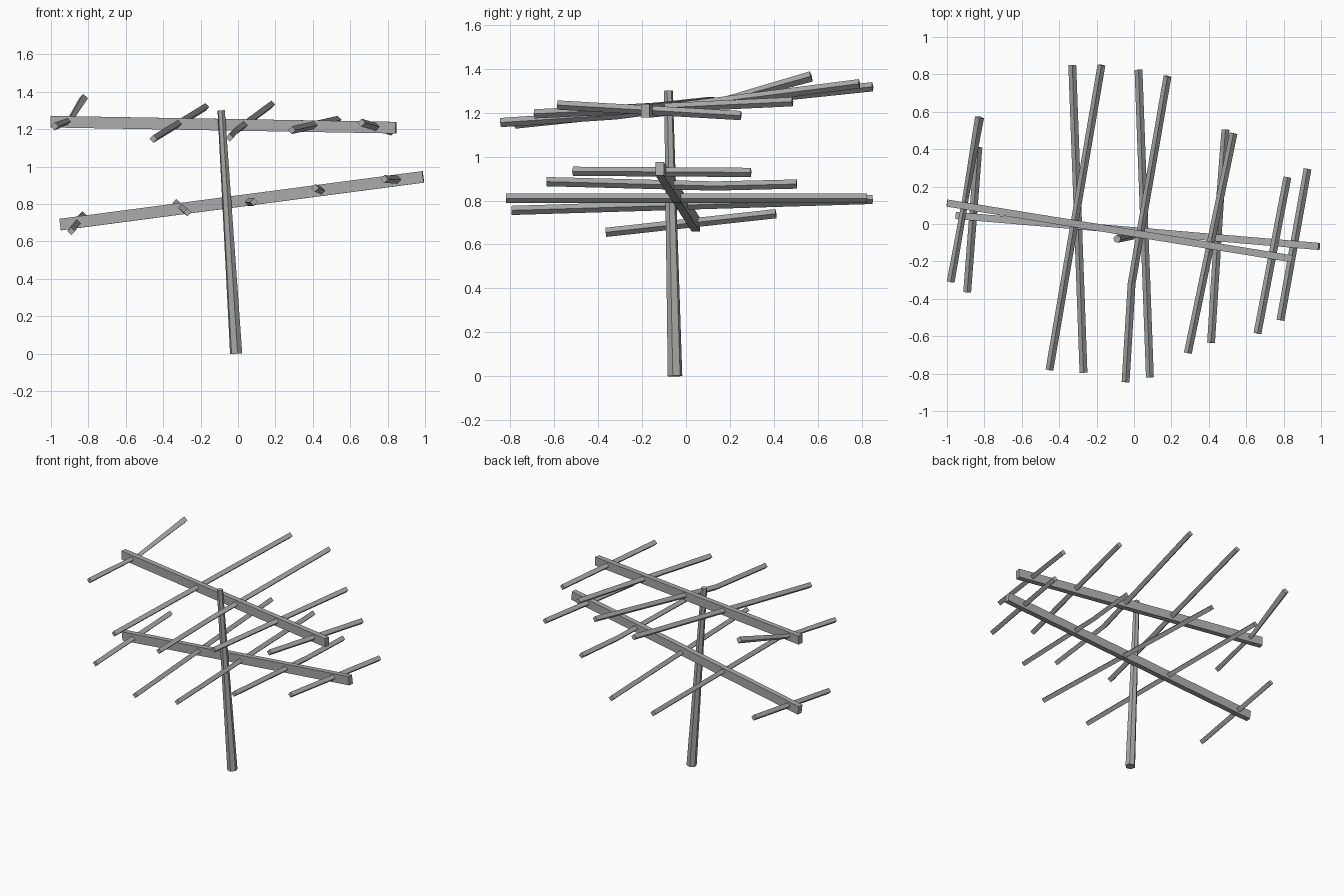
import bpy, bmesh, math
from mathutils import Vector

if "Cube" in bpy.data.objects:
    bpy.data.objects.remove(bpy.data.objects["Cube"], do_unlink=True)

# One weathered metal colour
metal = bpy.data.materials.new("grey_metal")
metal.use_nodes = True
grey = (0.4, 0.4, 0.4, 1)
metal.diffuse_color = grey
bsdf = next(n for n in metal.node_tree.nodes if n.type == 'BSDF_PRINCIPLED')
bsdf.inputs["Base Color"].default_value = grey
bsdf.inputs["Roughness"].default_value = 0.7


def ring_profile(radius, sides, turn=0.0):
    """Regular polygon section."""
    return [(radius * math.cos(math.tau * i / sides + turn),
             radius * math.sin(math.tau * i / sides + turn)) for i in range(sides)]


def sweep(name, path, profile, scales=None, side_hint=(0, 0, 1)):
    """Sweep a flat section along a path with capped ends."""
    pts = [Vector(p) for p in path]
    scales = scales or [1] * len(pts)
    bm = bmesh.new()
    rings = []
    for i, p in enumerate(pts):
        axis = (pts[min(i + 1, len(pts) - 1)] - pts[max(i - 1, 0)]).normalized()
        across = axis.cross(Vector(side_hint)).normalized()
        up = across.cross(axis)
        rings.append([bm.verts.new(p + (across * u + up * v) * scales[i]) for u, v in profile])
    n = len(profile)
    for a, b in zip(rings, rings[1:]):
        for k in range(n):
            bm.faces.new((a[k], a[(k + 1) % n], b[(k + 1) % n], b[k]))
    bm.faces.new(rings[0])
    bm.faces.new(rings[-1])
    bmesh.ops.recalc_face_normals(bm, faces=bm.faces)
    mesh = bpy.data.meshes.new(name)
    bm.to_mesh(mesh)
    bm.free()
    mesh.materials.append(metal)
    obj = bpy.data.objects.new(name, mesh)
    bpy.context.collection.objects.link(obj)
    return obj


# Leaning, tapered hexagonal mast
sweep("mast", [(-0.01, -0.05, 0), (-0.09, -0.08, 1.3)],
      ring_profile(0.034, 6, 0.3), [1, 0.6], side_hint=(0, 1, 0))

# Two flat booms
boom = [(-0.019, -0.031), (0.019, -0.031), (0.019, 0.031), (-0.019, 0.031)]
sweep("upper_boom", [(-1.0, 0.112, 1.24), (0.845, -0.186, 1.208)], boom)
sweep("lower_boom", [(-0.95, 0.045, 0.69), (0.99, -0.12, 0.945)], boom)

# Cross rods, listed from front end to back end; some are bent
rod = ring_profile(0.021, 4)
upper_rods = [
    [(-0.98, -0.31, 1.215), (-0.9, 0.14, 1.245), (-0.826, 0.57, 1.365)],
    [(-0.452, -0.78, 1.148), (-0.174, 0.85, 1.318)],
    [(-0.045, -0.845, 1.155), (-0.013, -0.32, 1.19), (0.179, 0.79, 1.332)],
    [(0.288, -0.69, 1.195), (0.532, 0.485, 1.25)],
    [(0.66, -0.585, 1.235), (0.82, 0.25, 1.187)],
]
lower_rods = [
    [(-0.892, -0.365, 0.655), (-0.832, 0.41, 0.74)],
    [(-0.27, -0.795, 0.755), (-0.33, 0.85, 0.805)],
    [(0.085, -0.82, 0.81), (0.024, 0.825, 0.81)],
    [(0.412, -0.635, 0.886), (0.46, 0.13, 0.866), (0.489, 0.505, 0.875)],
    [(0.783, -0.515, 0.933), (0.928, 0.295, 0.928)],
]
for level, rods in (("upper", upper_rods), ("lower", lower_rods)):
    for i, path in enumerate(rods, 1):
        # The sharply bent first rod is pinched at its kink
        pinch = [1, 0.8, 1.15] if level == "upper" and i == 1 else None
        sweep(f"{level}_rod_{i}", path, rod, pinch)
